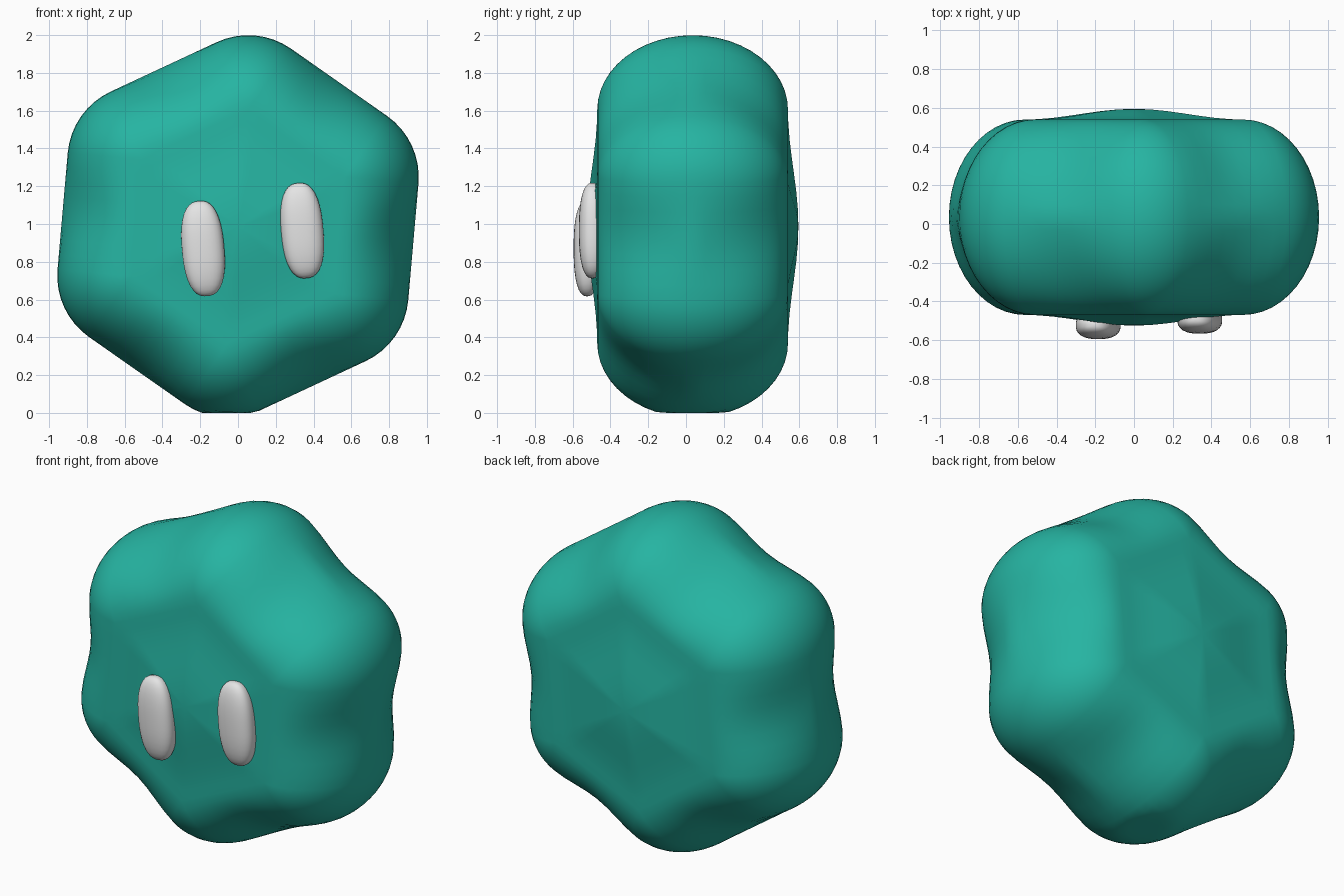
import bpy, bmesh, math
from mathutils import Vector, Matrix

if "Cube" in bpy.data.objects:
    bpy.data.objects.remove(bpy.data.objects["Cube"])

CZ, CY = 0.987, 0.035        # body centre
RH, ROUND, HALF = 0.62, 0.395, 0.505   # core hexagon radius, rim rounding, half depth
TILT = math.radians(5)


def material(name, color):
    m = bpy.data.materials.new(name)
    m.diffuse_color = (*color, 1)
    m.use_nodes = True
    m.node_tree.nodes["Principled BSDF"].inputs["Base Color"].default_value = m.diffuse_color
    return m


def finish(bm, name, mat):
    bmesh.ops.recalc_face_normals(bm, faces=bm.faces)
    for f in bm.faces:
        f.smooth = True
    me = bpy.data.meshes.new(name)
    bm.to_mesh(me)
    bm.free()
    me.materials.append(mat)
    ob = bpy.data.objects.new(name, me)
    bpy.context.collection.objects.link(ob)
    return ob


teal = material("teal", (0.019, 0.456, 0.361))
white = material("off white", (0.78, 0.78, 0.78))

# Outline samples: (point on core hexagon, outward direction, mid-edge weight)
outline = []
for k in range(6):
    a = math.radians(90 + 60 * k) - TILT
    b = a + math.radians(60)
    p = Vector((math.cos(a), math.sin(a))) * RH
    q = Vector((math.cos(b), math.sin(b))) * RH
    for i in range(9):
        t = a + math.radians(-30 + 60 * i / 8)
        outline.append((p, Vector((math.cos(t), math.sin(t))), 0))
    n = (p + q).normalized()
    for i in range(1, 8):
        outline.append((p.lerp(q, i / 8), n, math.sin(math.pi * i / 8) ** 2))

# Body: rounded rim running round the core hexagon, domed front and back
bm = bmesh.new()
rings = []


def add_ring(points, y):
    rings.append([bm.verts.new((p.x, CY + y, max(0, CZ + p.y))) for p in points])


def dome(s):
    return HALF + 0.055 * (1 + math.cos(math.pi * s)) / 2


inner = [0.15, 0.3, 0.45, 0.6, 0.75, 0.9]
for s in inner:
    add_ring([p * s for p, n, w in outline], -dome(s))
STEPS = 24
for j in range(STEPS + 1):
    f = math.pi * (-0.5 + j / STEPS)
    d = max(0.0, ROUND * math.cos(f))
    dip = 0.035 * abs(math.sin(2 * f))
    add_ring([p + n * (d - dip * w) for p, n, w in outline], HALF * math.sin(f))
for s in reversed(inner):
    add_ring([p * s for p, n, w in outline], dome(s))
N = len(outline)
for r0, r1 in zip(rings, rings[1:]):
    for i in range(N):
        bm.faces.new((r0[i], r0[(i + 1) % N], r1[(i + 1) % N], r1[i]))
for ring, y in ((rings[0], -dome(0)), (rings[-1], dome(0))):
    c = bm.verts.new((0, CY + y, CZ))
    for i in range(N):
        bm.faces.new((ring[i], ring[(i + 1) % N], c))
bmesh.ops.remove_doubles(bm, verts=bm.verts, dist=0.0005)
finish(bm, "body", teal)


# Eyes: slightly squared ellipsoids leaning with the body
def eye(name, x, y, z):
    bm = bmesh.new()
    bmesh.ops.create_uvsphere(bm, u_segments=32, v_segments=20, radius=1)
    rot = Matrix.Rotation(-TILT, 3, 'Y')
    for v in bm.verts:
        c = v.co
        k = sum(abs(e) ** 2.5 for e in c) ** (-1 / 2.5)
        v.co = rot @ Vector((c.x * k * 0.112, c.y * k * 0.072, c.z * k * 0.253)) + Vector((x, y, z))
    finish(bm, name, white)


eye("left_eye", -0.185, -0.523, 0.87)
eye("right_eye", 0.34, -0.495, 0.965)
